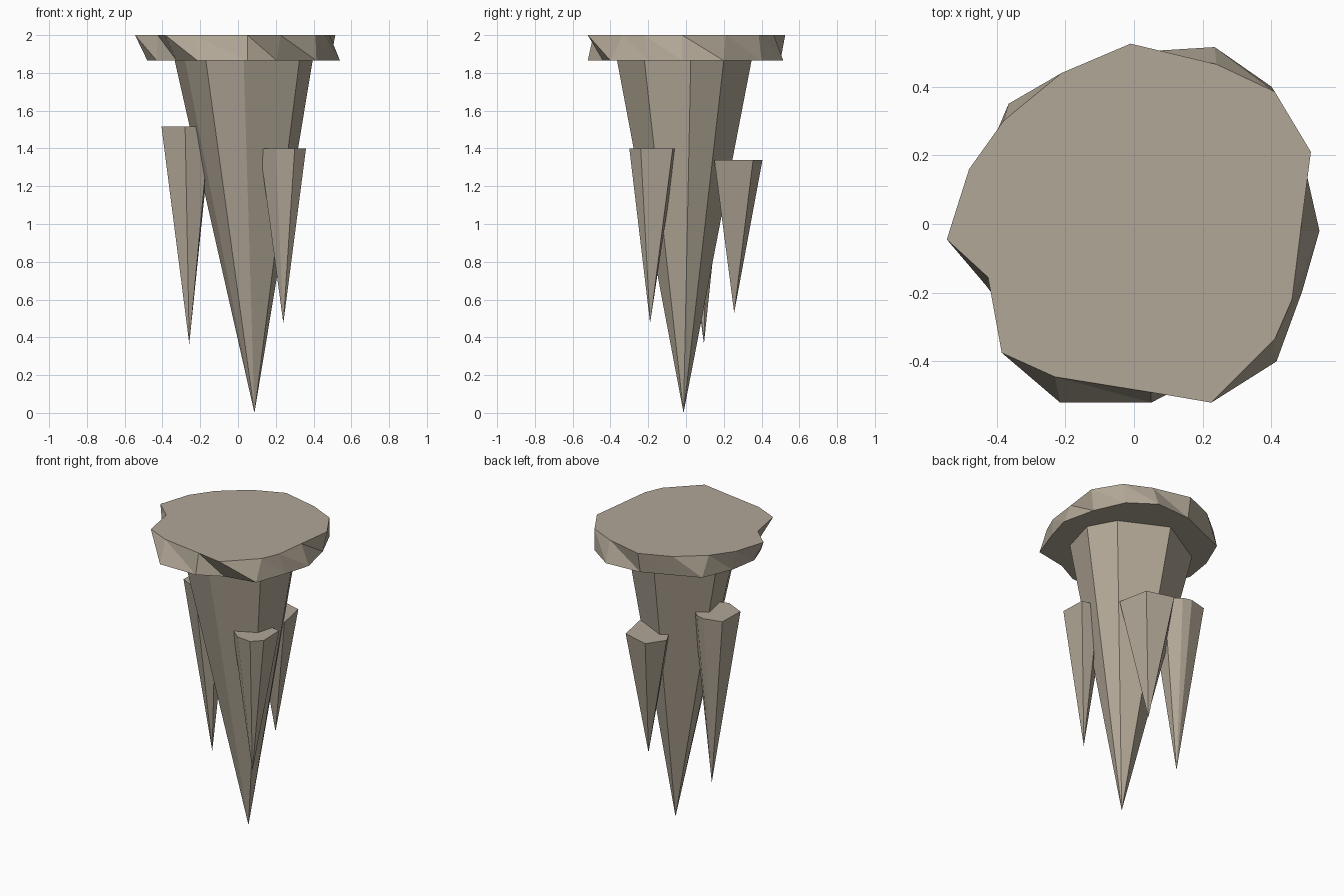
import bpy
import bmesh

# Remove the default cube
default_cube = bpy.data.objects.get("Cube")
if default_cube:
    bpy.data.objects.remove(default_cube, do_unlink=True)

# Single stone colour
STONE = (0.44, 0.385, 0.305, 1.0)
stone = bpy.data.materials.new("warm_grey_stone")
stone.use_nodes = True
stone.diffuse_color = STONE
bsdf = next(n for n in stone.node_tree.nodes if n.type == "BSDF_PRINCIPLED")
bsdf.inputs["Base Color"].default_value = STONE
bsdf.inputs["Roughness"].default_value = 0.9


def finish(name, bm):
    """Turn a bmesh into a flat shaded stone object."""
    bmesh.ops.recalc_face_normals(bm, faces=bm.faces)
    mesh = bpy.data.meshes.new(name)
    bm.to_mesh(mesh)
    bm.free()
    mesh.materials.append(stone)
    obj = bpy.data.objects.new(name, mesh)
    bpy.context.collection.objects.link(obj)
    return obj


def add_ring(bm, outline, z):
    return [bm.verts.new((x, y, z)) for x, y in outline]


def spike(name, outline, top, tip):
    """Faceted cone hanging from an irregular outline down to its tip."""
    bm = bmesh.new()
    ring = add_ring(bm, outline, top)
    point = bm.verts.new(tip)
    bm.faces.new(ring)
    for i, vert in enumerate(ring):
        bm.faces.new((ring[i - 1], vert, point))
    return finish(name, bm)


def slab(name, upper_outline, lower_outline, top, bottom):
    """Rough slab whose sides are split into triangles between two outlines."""
    bm = bmesh.new()
    upper = add_ring(bm, upper_outline, top)
    lower = add_ring(bm, lower_outline, bottom)
    bm.faces.new(upper)
    bm.faces.new(lower)
    for i in range(len(upper)):
        bm.faces.new((upper[i], lower[i - 1], lower[i]))
        bm.faces.new((upper[i], upper[i - 1], lower[i - 1]))
    return finish(name, bm)


# Ceiling slab with a chipped rim
CAP_TOP = 2.0
CAP_BOTTOM = 1.865
cap_upper = [
    (.515, .21), (.485, -.02), (.46, -.22), (.41, -.335),
    (.225, -.52), (.05, -.49), (-.23, -.445), (-.385, -.375),
    (-.425, -.155), (-.545, -.045), (-.48, .16), (-.38, .3),
    (-.21, .44), (-.01, .525), (.24, .465), (.41, .385),
]
cap_lower = [
    (.49, .2), (.54, -.02), (.49, -.195), (.415, -.4),
    (.205, -.44), (.05, -.52), (-.215, -.52), (-.325, -.32),
    (-.43, -.18), (-.48, -.04), (-.45, .15), (-.365, .35),
    (-.2, .42), (-.01, .5), (.235, .515), (.4, .4),
]
slab("ceiling_slab", cap_upper, cap_lower, CAP_TOP, CAP_BOTTOM)

# Large central spike
spike(
    "main_spike",
    [(.395, .025), (.3, .2), (0, .347), (-.335, .15),
     (-.28, -.12), (-.17, -.335), (.03, -.365), (.325, -.22)],
    CAP_BOTTOM,
    (.087, -.013, 0),
)

# Three small spikes clustered around the centre
spike(
    "left_small_spike",
    [(-.4, .185), (-.405, 0), (-.28, -.06), (-.15, -.02),
     (-.14, .12), (-.22, .2), (-.28, .215)],
    1.515,
    (-.258, .095, .365),
)
spike(
    "front_small_spike",
    [(.36, -.24), (.355, -.07), (.24, -.05), (.13, -.12),
     (.115, -.22), (.2, -.29), (.3, -.3)],
    1.4,
    (.24, -.19, .475),
)
spike(
    "back_small_spike",
    [(.24, .15), (.2, .355), (.02, .405), (-.06, .29),
     (0, .17), (.12, .15)],
    1.34,
    (.1, .255, .53),
)
